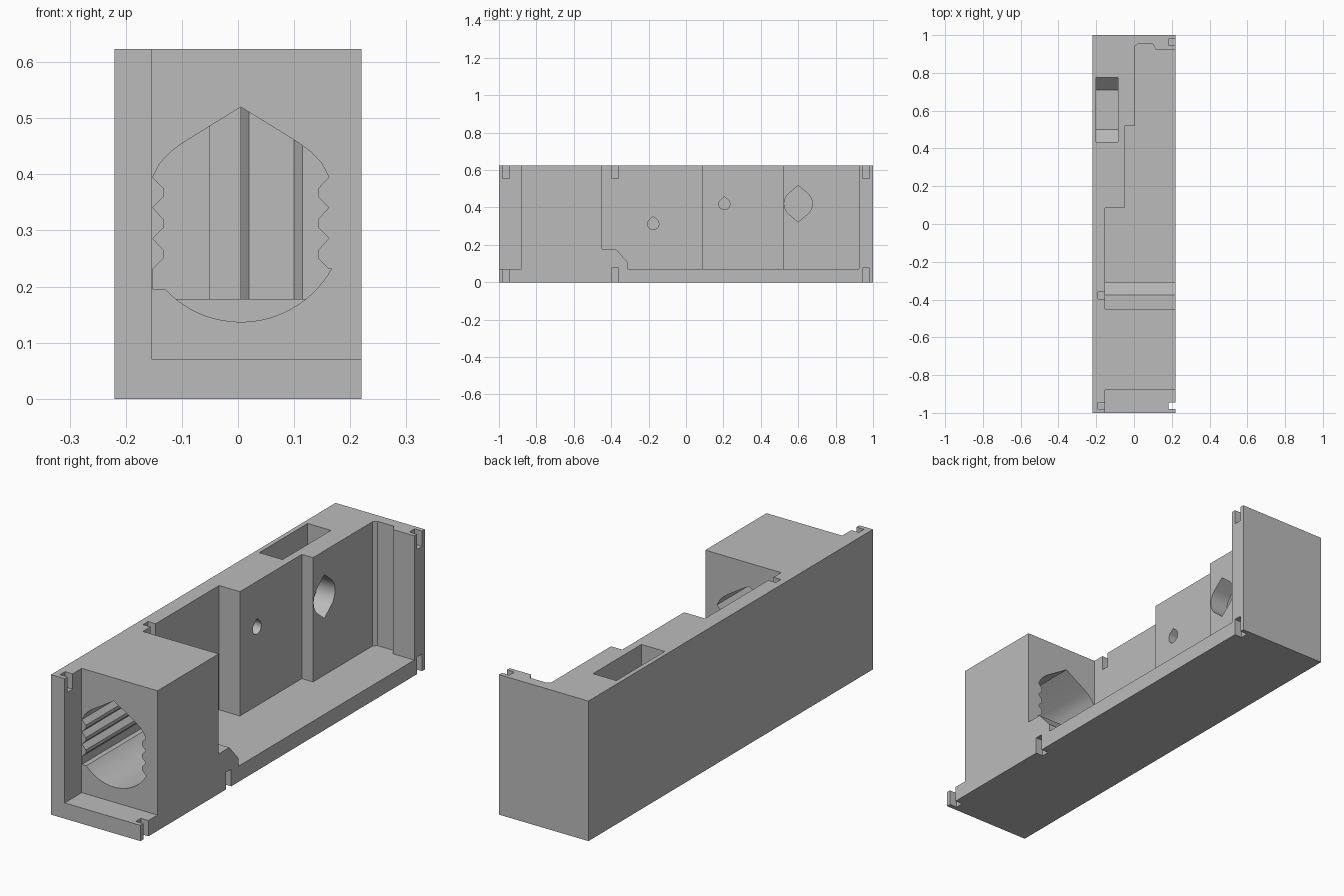
import bpy, bmesh
from math import sin, cos, acos, radians, degrees

cube = bpy.data.objects.get("Cube")
if cube:
    bpy.data.objects.remove(cube, do_unlink=True)

grey = bpy.data.materials.new("plain grey")
grey.use_nodes = True
grey.diffuse_color = (0.5, 0.5, 0.5, 1)
grey.node_tree.nodes["Principled BSDF"].inputs["Base Color"].default_value = (0.5, 0.5, 0.5, 1)

# Where a profile point (a, b) and a depth d go, per extrusion axis
PLACE = {"x": lambda a, b, d: (d, a, b),
         "y": lambda a, b, d: (a, d, b),
         "z": lambda a, b, d: (a, b, d)}


def prism(name, axis, points, low, high):
    """Extrude a flat profile along an axis."""
    bm = bmesh.new()
    place = PLACE[axis]
    ends = [[bm.verts.new(place(a, b, d)) for a, b in points] for d in (low, high)]
    bm.faces.new(ends[0])
    bm.faces.new(ends[1])
    n = len(points)
    for i in range(n):
        j = (i + 1) % n
        bm.faces.new((ends[0][i], ends[0][j], ends[1][j], ends[1][i]))
    bmesh.ops.recalc_face_normals(bm, faces=bm.faces)
    mesh = bpy.data.meshes.new(name)
    bm.to_mesh(mesh)
    bm.free()
    mesh.materials.append(grey)
    obj = bpy.data.objects.new(name, mesh)
    bpy.context.collection.objects.link(obj)
    return obj


def rect(a0, a1, b0, b1):
    return [(a0, b0), (a1, b0), (a1, b1), (a0, b1)]


def arc(a, b, r, start, end, steps=16):
    angles = [radians(start + (end - start) * i / steps) for i in range(steps + 1)]
    return [(a + r * cos(t), b + r * sin(t)) for t in angles]


def drop(a, b, r, tip, both=False):
    """Round hole with a pointed top, and a pointed bottom if both."""
    k = degrees(acos(r / tip))
    if both:
        return ([(a, b + tip)] + arc(a, b, r, 90 - k, k - 90)
                + [(a, b - tip)] + arc(a, b, r, 270 - k, 90 + k))
    return [(a, b + tip)] + arc(a, b, r, 90 - k, k - 270, 28)


def cut(target, cutter):
    mod = target.modifiers.new("cut", "BOOLEAN")
    mod.operation = "DIFFERENCE"
    mod.solver = "EXACT"
    mod.object = cutter
    bpy.context.view_layer.objects.active = target
    bpy.ops.object.modifier_apply(modifier=mod.name)


W, H = 0.22, 0.623      # half width and height
WALL, FLOOR = -0.153, 0.07
OUT = 0.3               # beyond the open side

body = prism("housing_body", "z", rect(-W, W, -1, 1), 0, H)
ledge = prism("bore_ledge", "x",
              [(-0.45, 0.03), (-0.45, 0.178), (-0.375, 0.178), (-0.31, 0.105), (-0.31, 0.03)],
              -0.17, W)
cutters = []

# Stepped main cavity and front recess
cavity = [(WALL, -0.45), (WALL, 0.085), (-0.05, 0.085), (-0.05, 0.52), (0.005, 0.52),
          (0.005, 0.94), (0.02, 0.953), (0.1, 0.953), (0.115, 0.925), (OUT, 0.925), (OUT, -0.45)]
cutters.append(prism("cavity_cutter", "z", cavity, FLOOR, 0.8))
cutters.append(prism("recess_cutter", "z", rect(WALL, OUT, -1.1, -0.88), FLOOR, 0.8))

# Toothed bore through the front block
MID = 0.005
side = [(0.105, 0.455), (0.125, 0.44), (0.144, 0.42), (0.157, 0.395)]
for z in (0.375, 0.32, 0.265):
    side += [(0.138, z), (0.138, z - 0.015), (0.157, z - 0.034)]
bore = [(MID, 0.52)] + [(MID + a, z) for a, z in side]
bore += arc(MID, 0.322, 0.185, -29, -137, 24)
bore += [(-0.152, 0.196)] + [(MID - a, z) for a, z in reversed(side)]
cutters.append(prism("bore_cutter", "y", bore, -0.92, -0.42))

# Top pocket with sloped bottom ends
pocket = [(0.435, 0.8), (0.435, 0.315), (0.5, 0.25), (0.71, 0.25), (0.775, 0.315), (0.775, 0.8)]
cutters.append(prism("pocket_cutter", "x", pocket, -0.2, -0.085))

# Side holes
cutters.append(prism("large_hole_cutter", "x", drop(0.6, 0.42, 0.075, 0.097, True), -0.15, 0.05))
cutters.append(prism("middle_hole_cutter", "x", drop(0.205, 0.418, 0.03, 0.04), -0.18, 0.0))
cutters.append(prism("rear_hole_cutter", "x", drop(-0.175, 0.312, 0.03, 0.04), -0.2, -0.1))

# Snap slots along the open edges
slots = []
for y in (-0.962, -0.38, 0.962):
    slots.append(prism("floor_slot_cutter", "z", rect(0.183, OUT, y - 0.018, y + 0.018), -0.1, 0.076))
for y in (-0.962, -0.378):
    slots.append(prism("wall_slot_cutter", "z", rect(-0.19, -0.14, y - 0.018, y + 0.018), 0.555, 0.8))
slots.append(prism("end_slot_cutter", "z", rect(0.183, OUT, 0.944, 0.98), 0.555, 0.8))

for c in cutters + slots:
    cut(body, c)
cut(ledge, slots[1])
for c in cutters + slots:
    bpy.data.objects.remove(c, do_unlink=True)

for obj in (body, ledge):
    bpy.ops.object.select_all(action="DESELECT")
    obj.select_set(True)
    bpy.context.view_layer.objects.active = obj
    bpy.ops.object.shade_smooth_by_angle(angle=radians(25))
